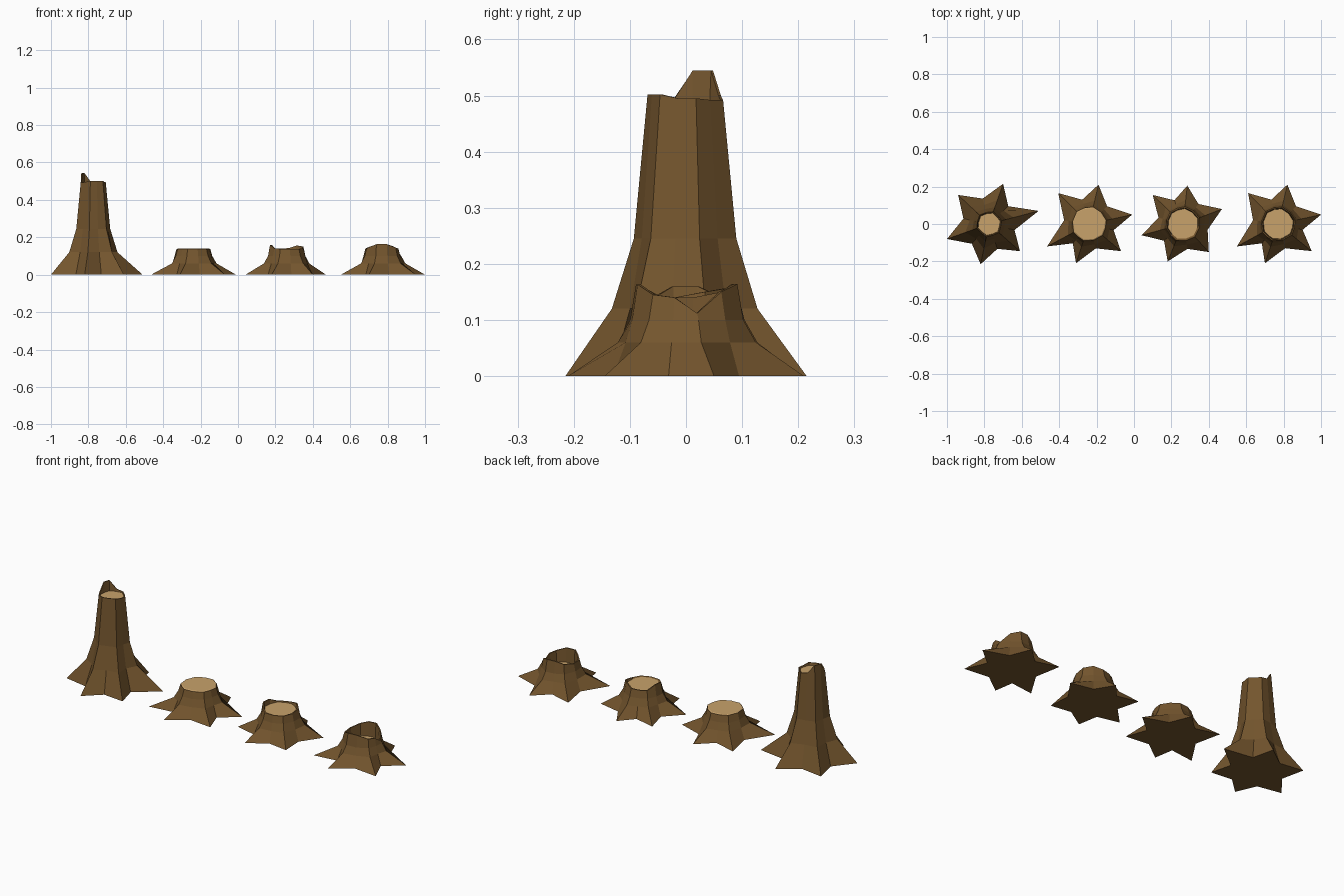
import bpy, bmesh, math
from mathutils import Vector

if "Cube" in bpy.data.objects:
    bpy.data.objects.remove(bpy.data.objects["Cube"])


def material(name, rgb):
    m = bpy.data.materials.new(name)
    m.diffuse_color = (*rgb, 1)
    m.use_nodes = True
    m.node_tree.nodes["Principled BSDF"].inputs["Base Color"].default_value = m.diffuse_color
    return m


BARK = material("bark brown", (0.175, 0.092, 0.027))
WOOD = material("cut wood tan", (0.58, 0.36, 0.145))


def stump(name, cx, tips, levels, valley, rim, floor, inner=0.93):
    """Six roots fade up into a twelve-sided trunk with a broken rim.
    tips: root ends counter-clockwise; levels: (z, ridge radius, valley radius);
    rim: height of each of the twelve rim corners; floor: height of cut wood."""
    # directions: root tip, valley, root tip, valley ...
    dirs, ground = [], []
    rel = [Vector((x - cx, y)) for x, y in tips]
    for i, t in enumerate(rel):
        a = t.normalized()
        b = (a + rel[(i + 1) % 6].normalized()).normalized()
        dirs += [a, b]
        ground += [t, b * valley]

    bm = bmesh.new()

    def ring(points, heights):
        return [bm.verts.new((cx + p.x, p.y, h)) for p, h in zip(points, heights)]

    def at(ridge, dip):
        return [d * (dip if i % 2 else ridge) for i, d in enumerate(dirs)]

    rings = [ring(ground, [0] * 12)]
    for z, ridge, dip in levels[:-1]:
        rings.append(ring(at(ridge, dip), [z] * 12))
    _, ridge, dip = levels[-1]
    rings.append(ring(at(ridge, dip), rim))
    # thin broken rim and inner wall
    rings.append(ring(at(ridge * inner, dip * inner), rim))
    rings.append(ring(at(ridge * (inner - 0.05), dip * (inner - 0.05)), [floor] * 12))
    for lo, hi in zip(rings, rings[1:]):
        for i in range(12):
            j = (i + 1) % 12
            bm.faces.new((lo[i], lo[j], hi[j], hi[i]))
    bm.faces.new(rings[0][::-1])
    # cut wood surface
    top = bm.faces.new(rings[-1])
    top.material_index = 1
    if floor >= max(rim):          # a clean cut: the bevel is wood too
        for f in bm.faces:
            if all(v in rings[-1] or v in rings[-2] for v in f.verts):
                f.material_index = 1
    bmesh.ops.recalc_face_normals(bm, faces=bm.faces)
    me = bpy.data.meshes.new(name)
    bm.to_mesh(me)
    bm.free()
    me.materials.append(BARK)
    me.materials.append(WOOD)
    ob = bpy.data.objects.new(name, me)
    bpy.context.collection.objects.link(ob)


LOW = [(0.06, 0.128, 0.112), (0.10, 0.105, 0.10), (0.14, 0.094, 0.09)]
TALL = [(0.12, 0.135, 0.105), (0.245, 0.095, 0.083), (0.49, 0.07, 0.064)]

# tall snapped trunk with one upright splinter
stump("tall_stump", -0.775,
      [(-0.51, 0.07), (-0.70, 0.215), (-0.94, 0.155), (-1.0, -0.08), (-0.82, -0.215), (-0.61, -0.145)],
      TALL, 0.14,
      [.495, .492, .492, .5, .545, .545, .492, .495, .502, .502, .502, .495], 0.488)

# cleanly cut stump
stump("cut_stump", -0.24,
      [(-0.01, 0.05), (-0.19, 0.21), (-0.405, 0.165), (-0.465, -0.12), (-0.31, -0.21), (-0.07, -0.145)],
      LOW, 0.135, [.137] * 12, 0.14, 0.98)

# stump with a few raised bark pieces
stump("chipped_stump", 0.262,
      [(0.47, 0.08), (0.285, 0.205), (0.10, 0.155), (0.04, -0.06), (0.18, -0.20), (0.40, -0.15)],
      LOW, 0.135,
      [.15, .156, .142, .14, .14, .16, .16, .14, .138, .138, .138, .14], 0.136)

# hollow stump with a ragged rim and a notch
stump("hollow_stump", 0.77,
      [(1.0, 0.05), (0.82, 0.21), (0.61, 0.165), (0.55, -0.12), (0.70, -0.21), (0.95, -0.145)],
      LOW, 0.135,
      [.112, .15, .164, .164, .15, .14, .14, .152, .163, .163, .145, .14], 0.085)
